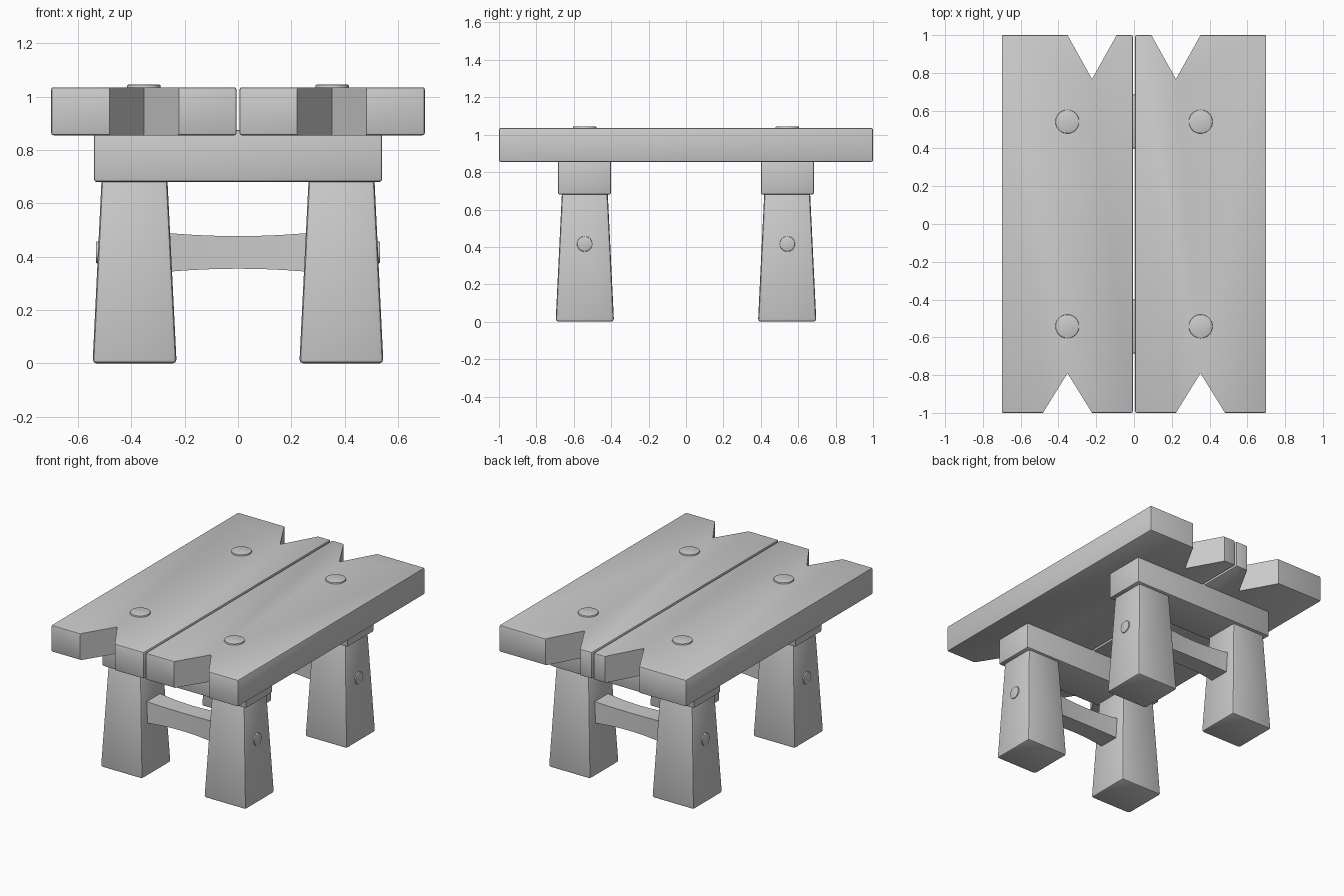
import bpy, bmesh, math
from mathutils import Matrix, Vector

if "Cube" in bpy.data.objects:
    bpy.data.objects.remove(bpy.data.objects["Cube"])


def make(name, bm, bevel=0.0, mirror=(False, False), cutter=None):
    """Bevel the sharp edges, cut, mirror, then shade smooth by angle."""
    bmesh.ops.recalc_face_normals(bm, faces=bm.faces)
    if bevel:
        sharp = [e for e in bm.edges if e.calc_face_angle(0) > math.radians(40)]
        bmesh.ops.bevel(bm, geom=sharp, offset=bevel, segments=2, profile=0.5,
                        affect='EDGES', clamp_overlap=True)
    mesh = bpy.data.meshes.new(name)
    bm.to_mesh(mesh)
    bm.free()
    ob = bpy.data.objects.new(name, mesh)
    bpy.context.collection.objects.link(ob)
    bpy.ops.object.select_all(action='DESELECT')
    ob.select_set(True)
    bpy.context.view_layer.objects.active = ob
    if cutter:
        m = ob.modifiers.new("notches", 'BOOLEAN')
        m.operation, m.solver, m.object = 'DIFFERENCE', 'EXACT', cutter
        bpy.ops.object.modifier_apply(modifier=m.name)
    if any(mirror):
        m = ob.modifiers.new("mirror", 'MIRROR')
        m.use_axis = (mirror[0], mirror[1], False)
        m.use_mirror_merge = False
        bpy.ops.object.modifier_apply(modifier=m.name)
    bpy.ops.object.shade_smooth_by_angle(angle=math.radians(30))
    return ob


def loft(sections):
    """Skin a row of matching closed rings and cap both ends."""
    bm = bmesh.new()
    rings = [[bm.verts.new(p) for p in s] for s in sections]
    n = len(rings[0])
    for a, b in zip(rings, rings[1:]):
        for i in range(n):
            j = (i + 1) % n
            bm.faces.new((a[i], a[j], b[j], b[i]))
    bm.faces.new(rings[0][::-1])
    bm.faces.new(rings[-1])
    return bm


def rect(x0, x1, y0, y1, z):
    return [(x0, y0, z), (x1, y0, z), (x1, y1, z), (x0, y1, z)]


def box(x0, x1, y0, y1, z0, z1):
    return loft([rect(x0, x1, y0, y1, z0), rect(x0, x1, y0, y1, z1)])


def peg(center, radius, depth, rot):
    bm = bmesh.new()
    bmesh.ops.create_cone(bm, cap_ends=True, segments=32, radius1=radius,
                          radius2=radius, depth=depth,
                          matrix=Matrix.Translation(Vector(center)) @ rot)
    return bm


def notch_cutter(name, cx, tip, end):
    """Triangular prism whose sides reach half width 0.13 at the plank end."""
    k = (end - tip) * 1.2
    tri = [(cx, tip), (cx - 0.156, tip + k), (cx + 0.156, tip + k)]
    ob = make(name, loft([[(x, y, z) for x, y in tri] for z in (0.7, 1.2)]))
    ob.hide_render = True
    return ob


# Top planks with V notches at both ends
cut = notch_cutter("front_notch_cutter", 0.352, -0.79, -1.0)
back = notch_cutter("back_notch_cutter", 0.222, 0.767, 1.0)
bpy.ops.object.select_all(action='DESELECT')
back.select_set(True)
cut.select_set(True)
bpy.context.view_layer.objects.active = cut
bpy.ops.object.join()
make("top_planks", box(0.006, 0.70, -1, 1, 0.855, 1.035), 0.008, (True, False), cut)
bpy.data.objects.remove(cut)

# Round pegs in the planks
make("plank_pegs", peg((0.353, 0.542, 1.015), 0.063, 0.06, Matrix()), 0.005, (True, True))

# Cross beams under the planks
make("cross_beams", box(-0.54, 0.54, 0.40, 0.685, 0.68, 0.875), 0.01, (False, True))

# Tapered legs
make("legs", loft([rect(0.23, 0.545, 0.385, 0.697, 0.0),
                   rect(0.265, 0.511, 0.419, 0.663, 0.70)]), 0.015, (True, True))

# Stretchers, slimmer in the middle
rings = []
for i in range(13):
    x = -0.36 + 0.72 * i / 12
    h = 0.061 + 0.17 * x * x
    rings.append([(x, 0.542 + sy * h, 0.416 + sz * h)
                  for sy, sz in ((-1, -1), (1, -1), (1, 1), (-1, 1))])
make("stretchers", loft(rings), 0.0, (False, True))

# Pegs on the outer sides of the legs
make("leg_pegs", peg((0.505, 0.542, 0.416), 0.041, 0.056,
                     Matrix.Rotation(math.pi / 2, 4, 'Y')), 0.005, (True, True))
